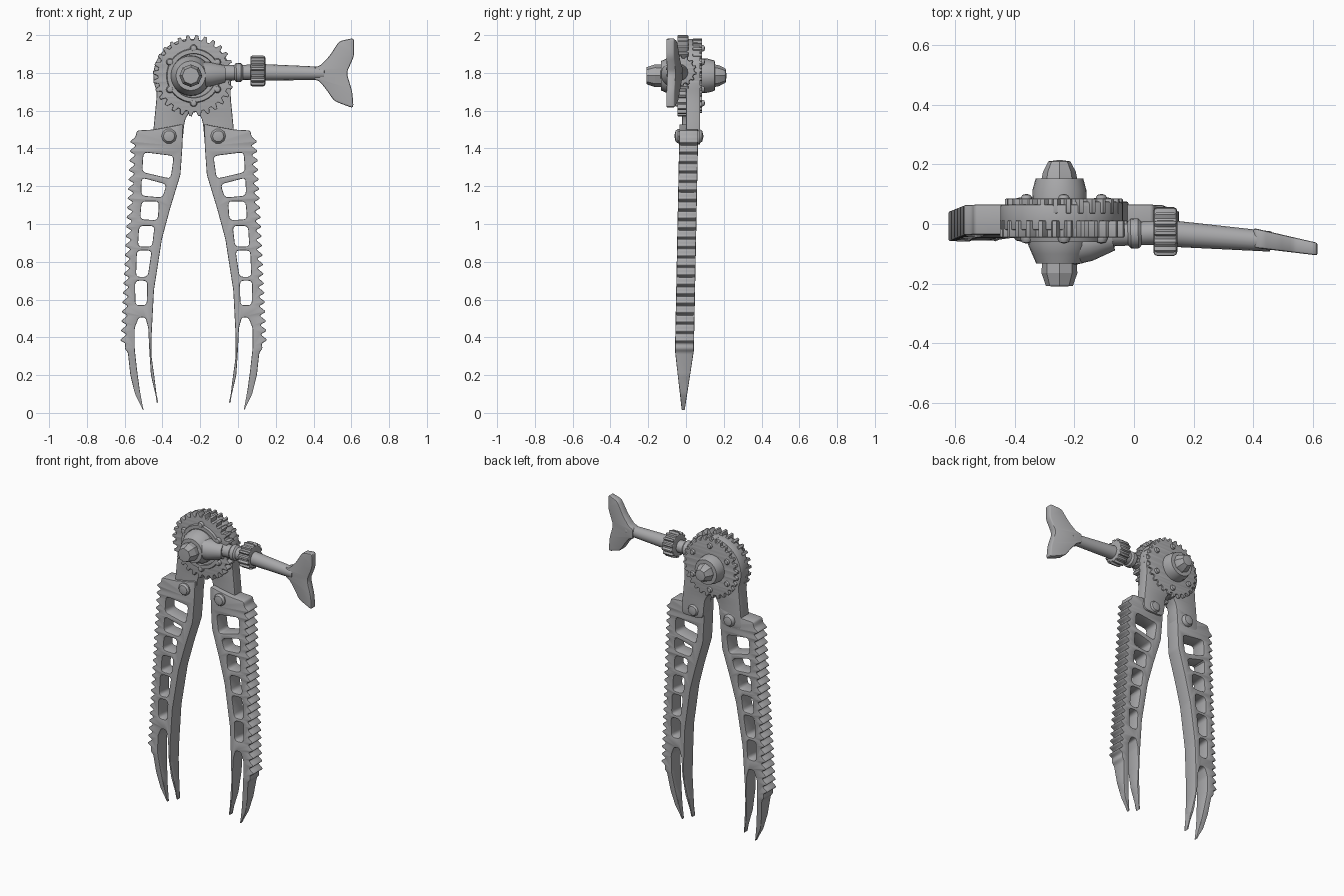
import bpy, bmesh, math
from mathutils import Vector, Matrix

cube = bpy.data.objects.get("Cube")
if cube:
    bpy.data.objects.remove(cube)

steel = bpy.data.materials.new("grey steel")
steel.use_nodes = True
grey = (0.4, 0.4, 0.41, 1)
steel.diffuse_color = grey
steel.node_tree.nodes["Principled BSDF"].inputs["Base Color"].default_value = grey

MID = -0.235        # symmetry line of the two arms
HUB_Z = 1.785
HUB_X = -0.25


def finish(name, mesh, angle=35):
    """Link a mesh as a named steel part with smooth shading and sharp edges."""
    bm = bmesh.new()
    bm.from_mesh(mesh)
    bmesh.ops.remove_doubles(bm, verts=bm.verts, dist=0.0003)
    bmesh.ops.recalc_face_normals(bm, faces=bm.faces)
    bm.to_mesh(mesh)
    bm.free()
    mesh.materials.clear()
    mesh.materials.append(steel)
    ob = bpy.data.objects.new(name, mesh)
    bpy.context.collection.objects.link(ob)
    bpy.ops.object.select_all(action='DESELECT')
    ob.select_set(True)
    bpy.context.view_layer.objects.active = ob
    bpy.ops.object.shade_smooth_by_angle(angle=math.radians(angle))
    return ob


def rounded(points, radius):
    """Round every corner of a closed outline."""
    pts = [Vector(p) for p in points]
    out = []
    for i, p in enumerate(pts):
        a, b = pts[i - 1] - p, pts[(i + 1) % len(pts)] - p
        p0 = p + a.normalized() * min(radius, a.length * 0.35)
        p1 = p + b.normalized() * min(radius, b.length * 0.35)
        for t in (0, 0.33, 0.67, 1):
            out.append(p0 * (1 - t) ** 2 + p * 2 * t * (1 - t) + p1 * t * t)
    return out


def plate(name, outlines, low, high, bevel=0.006, along='Y', warp=None):
    """Extrude a filled outline (further outlines are holes) along an axis."""
    cu = bpy.data.curves.new(name, 'CURVE')
    cu.dimensions, cu.fill_mode = '2D', 'BOTH'
    for line in outlines:
        sp = cu.splines.new('POLY')
        sp.points.add(len(line) - 1)
        for q, p in zip(sp.points, line):
            q.co = (p[0], p[1], 0, 1)
        sp.use_cyclic_u = True
    cu.extrude = (high - low) / 2 - bevel
    cu.bevel_depth, cu.bevel_resolution, cu.offset = bevel, 1, -bevel
    tmp = bpy.data.objects.new("tmp", cu)
    bpy.context.collection.objects.link(tmp)
    deps = bpy.context.evaluated_depsgraph_get()
    mesh = bpy.data.meshes.new_from_object(tmp.evaluated_get(deps))
    bpy.data.objects.remove(tmp)
    mid = (low + high) / 2
    for v in mesh.vertices:
        x, y, z = v.co
        v.co = (x, mid - z, y) if along == 'Y' else (mid + z, x, y)
        if warp:
            v.co = warp(v.co.copy())
    return finish(name, mesh)


def lathe(name, profile, origin, direction, sides=24, angle=35):
    """Revolve (radius, distance) pairs about a direction."""
    bm = bmesh.new()
    vs = [bm.verts.new((r, 0, t)) for r, t in profile]
    es = [bm.edges.new(e) for e in zip(vs, vs[1:])]
    bmesh.ops.spin(bm, geom=vs + es, cent=(0, 0, 0), axis=(0, 0, 1),
                   angle=2 * math.pi, steps=sides, use_duplicate=False)
    rot = Vector(direction).to_track_quat('Z', 'Y').to_matrix().to_4x4()
    bm.transform(Matrix.Translation(origin) @ rot)
    mesh = bpy.data.meshes.new(name)
    bm.to_mesh(mesh)
    bm.free()
    return finish(name, mesh, angle)


def toothed(cx, cy, root, tip, count):
    """Outline of a toothed wheel."""
    pts = []
    for i in range(count):
        for f, r in ((0, root), (0.3, root), (0.5, tip), (0.8, tip)):
            a = 2 * math.pi * (i + f) / count
            pts.append((cx + r * math.cos(a), cy + r * math.sin(a)))
    return pts


def dome(name, x, z, r, y, sign, height):
    lathe(name, [(r, 0), (r, height * 0.4), (r * 0.75, height * 0.8), (0, height)],
          (x, y, z), (0, sign, 0), 10)


# Arm outline: u is the distance from the symmetry line
inner = [(0.265, 0.01), (0.285, 0.12), (0.3, 0.23), (0.312, 0.34), (0.312, 0.45),
         (0.29, 0.505), (0.255, 0.505), (0.24, 0.45), (0.235, 0.34), (0.226, 0.2),
         (0.19, 0.045), (0.205, 0.17), (0.223, 0.3), (0.223, 0.4), (0.21, 0.65),
         (0.168, 0.92), (0.125, 1.08), (0.07, 1.26), (0.06, 1.4), (0.055, 1.53),
         (0.1, 1.52), (0.21, 1.5), (0.3, 1.495)]
teeth = []
for i in range(22):
    z = 1.46 - i * 0.05
    u = 0.308 + (1.46 - z) * 0.05
    teeth += [(u, z), (u + 0.026, z - 0.02), (u + 0.026, z - 0.028), (u, z - 0.042)]
outer_tine = [(0.365, 0.34), (0.348, 0.32), (0.335, 0.2), (0.31, 0.1)]
holes = [
    [(0.265, 1.38), (0.105, 1.36), (0.122, 1.24), (0.272, 1.275)],
    [(0.275, 1.245), (0.143, 1.21), (0.165, 1.14), (0.277, 1.15)],
    [(0.275, 1.12), (0.183, 1.12), (0.19, 1.02), (0.283, 1.025)],
    [(0.288, 0.99), (0.207, 0.99), (0.22, 0.88), (0.295, 0.88)],
    [(0.3, 0.86), (0.222, 0.86), (0.243, 0.72), (0.305, 0.72)],
    [(0.31, 0.7), (0.245, 0.7), (0.248, 0.57), (0.308, 0.57)]]


def arm_warp(co):
    taper = min(1, 0.12 + 0.88 * max(co.z, 0) / 0.33)
    co.y = co.y * taper - 0.008 + 0.02 * (co.z - 0.35)
    return co


neck = [(0.22, 1.42), (0.205, 1.58), (0.195, 1.68), (0.2, 1.78), (0, 1.85),
        (-0.02, 1.6), (0.02, 1.595), (0.048, 1.55), (0.06, 1.42)]

for side, s, low, high, r in (("right", -1, -0.02, 0.065, 0.195),
                              ("left", 1, 0.0, 0.075, 0.18)):
    def place(line):
        return [(MID + s * p[0], p[1]) for p in line]
    lines = [rounded(place(inner + teeth + outer_tine), 0.012)]
    lines += [rounded(place(h), 0.022) for h in holes]
    plate(side + "_arm", lines, -0.05, 0.05, 0.005, warp=arm_warp)
    # Neck and its round head
    plate(side + "_neck", [rounded(place(neck), 0.04)], low, high)
    cx = MID + s * 0.018
    plate(side + "_head", [[(cx + r * math.cos(i * math.pi / 24), HUB_Z + r * math.sin(i * math.pi / 24))
                            for i in range(48)]], low, high)
    # Domed bolts at the shoulder
    dome(side + "_bolt_front", MID + s * 0.13, 1.465, 0.04, -0.03, -1, 0.032)
    dome(side + "_bolt_back", MID + s * 0.13, 1.465, 0.04, 0.058, 1, 0.035)

# Two gear wheels around the pivot
plate("front_gear", [toothed(MID, HUB_Z, 0.19, 0.215, 28)], -0.045, 0.012, 0.004)
plate("back_gear", [toothed(MID, HUB_Z, 0.178, 0.198, 28)], 0.035, 0.085, 0.004)
lathe("gear_ring", [(0.115, 0), (0.118, 0.018), (0.14, 0.018), (0.145, 0)],
      (MID, -0.042, HUB_Z), (0, -1, 0), 32)
for i in range(6):
    a = math.radians(90 + 60 * i)
    x, z = MID + 0.145 * math.cos(a), HUB_Z + 0.145 * math.sin(a)
    dome("gear_stud_front", x, z, 0.02, -0.042, -1, 0.024)
    dome("gear_stud_back", x, z, 0.018, 0.083, 1, 0.018)

# Pivot hub with a faceted nut on each end
pivot = (HUB_X, 0, HUB_Z)
lathe("front_hub", [(0.108, 0.03), (0.105, 0.07), (0.092, 0.1), (0.078, 0.132), (0, 0.136)],
      pivot, (0, -1, 0))
lathe("front_nut", [(0.058, 0.12), (0.06, 0.165), (0.045, 0.208), (0, 0.21)], pivot, (0, -1, 0), 8, 20)
lathe("back_hub", [(0.092, 0.07), (0.09, 0.115), (0.08, 0.152), (0, 0.156)], pivot, (0, 1, 0))
lathe("back_nut", [(0.06, 0.15), (0.055, 0.175), (0.037, 0.21), (0, 0.215)], pivot, (0, 1, 0), 8, 20)

# Handle: shoulder, socket, knurled collar and tapered rod
lathe("handle_shoulder", [(0, 0), (0.068, 0), (0.065, 0.08), (0.046, 0.16), (0, 0.16)],
      (-0.23, -0.075, 1.79), (1, 0.2, 0.03))
lathe("handle_socket", [(0, 0), (0.042, 0), (0.04, 0.09), (0.05, 0.1), (0.05, 0.125), (0.04, 0.135),
                        (0.04, 0.2), (0, 0.2)], (-0.11, -0.035, 1.8), (1, 0.03, 0.02), 16)
plate("handle_collar", [toothed(-0.025, 1.81, 0.07, 0.082, 14)], 0.065, 0.145, 0.012, 'X')
lathe("handle_rod", [(0, 0), (0.045, 0), (0.042, 0.1), (0.034, 0.36), (0, 0.36)],
      (0.1, -0.03, 1.803), (1, -0.08, -0.015), 16)


def fluke_warp(co):
    t = (co.x - 0.42) / 0.2
    co.y = co.y * (1 - 0.35 * t) - 0.05 - 0.035 * t
    return co


# Forked tail blade at the end of the handle
tail = [(0.4, 1.83), (0.435, 1.838), (0.485, 1.89), (0.535, 1.968), (0.615, 1.985), (0.615, 1.89),
        (0.575, 1.8), (0.605, 1.7), (0.612, 1.612), (0.51, 1.65), (0.465, 1.715), (0.43, 1.757),
        (0.4, 1.765)]
plate("tail_blade", [rounded(tail, 0.02)], -0.032, 0.032, 0.008, warp=fluke_warp)
